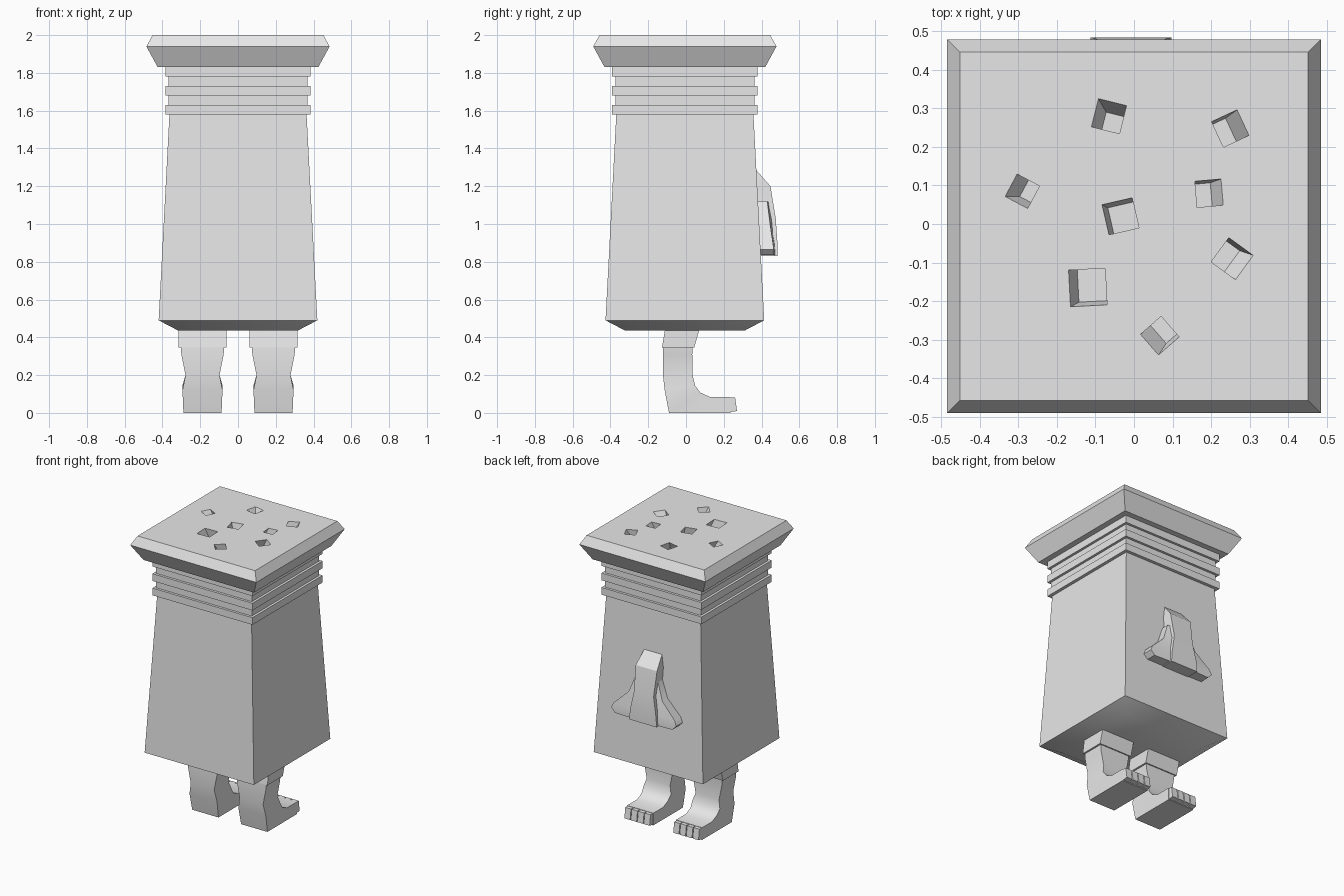
import bpy
import bmesh
from math import radians, cos, sin

cube = bpy.data.objects.get("Cube")
if cube:
    bpy.data.objects.remove(cube, do_unlink=True)

# One plain grey for everything
grey = bpy.data.materials.new("plain_grey")
grey.use_nodes = True
COLOUR = (0.8, 0.8, 0.8, 1)
grey.diffuse_color = COLOUR
grey.node_tree.nodes["Principled BSDF"].inputs["Base Color"].default_value = COLOUR

MID_Y = -0.006


def add_loft(bm, rings):
    """Skin a list of four-cornered rings and close both ends."""
    loops = [[bm.verts.new(p) for p in ring] for ring in rings]
    for a, b in zip(loops, loops[1:]):
        for i in range(4):
            j = (i + 1) % 4
            bm.faces.new((a[i], a[j], b[j], b[i]))
    bm.faces.new(loops[0][::-1])
    bm.faces.new(loops[-1])


def make_part(name, lofts, smooth=None):
    bm = bmesh.new()
    for rings in lofts:
        add_loft(bm, rings)
    bmesh.ops.recalc_face_normals(bm, faces=bm.faces)
    mesh = bpy.data.meshes.new(name)
    bm.to_mesh(mesh)
    bm.free()
    mesh.materials.append(grey)
    obj = bpy.data.objects.new(name, mesh)
    bpy.context.collection.objects.link(obj)
    bpy.ops.object.select_all(action='DESELECT')
    obj.select_set(True)
    bpy.context.view_layer.objects.active = obj
    if smooth:
        bpy.ops.object.shade_smooth_by_angle(angle=radians(smooth))
    return obj


def square(h, z):
    return [(sx * h, MID_Y + sy * h, z) for sx, sy in ((-1, -1), (1, -1), (1, 1), (-1, 1))]


def leg_ring(cx, half, back, front):
    """Ring across the leg from a back (y, z) to a front (y, z) point."""
    return [(cx - half, *back), (cx + half, *back), (cx + half, *front), (cx - half, *front)]


# Tapered body with a shallow chamfered base
make_part("body", [[square(0.315, 0.435), square(0.42, 0.49), square(0.363, 1.58)]], 42)

# Stepped neck with three raised bands
neck = []
for low in (1.58, 1.68, 1.78):
    neck += [square(0.385, low), square(0.385, low + 0.05)]
    if low < 1.75:
        neck += [square(0.368, low + 0.05), square(0.368, low + 0.1)]
make_part("neck_bands", [neck])

# Flared cap
cap = make_part("cap", [[square(0.425, 1.83), square(0.485, 1.94), square(0.452, 2.0)]])

# Slanted square pits: x, y, size, turn, floor shift x, floor shift y
PITS = [
    (-0.065, 0.28, 0.075, -14, 0.02, -0.035),
    (0.25, 0.248, 0.073, 25, -0.03, -0.022),
    (-0.29, 0.085, 0.066, -28, 0.038, 0.0),
    (-0.035, 0.02, 0.08, 13, 0.015, -0.008),
    (0.195, 0.08, 0.068, 5, -0.028, -0.01),
    (-0.12, -0.165, 0.095, 3, 0.022, 0.012),
    (0.255, -0.09, 0.078, -36, -0.035, 0.012),
    (0.067, -0.29, 0.071, 41, 0.02, 0.03),
]


def pit_ring(x, y, size, turn, dx, dy, t):
    c, s = cos(radians(turn)) * size / 2, sin(radians(turn)) * size / 2
    x, y = x + dx * t, y + dy * t
    return [(x + u * c - v * s, y + u * s + v * c, 2.0 - 0.06 * t)
            for u, v in ((-1, -1), (1, -1), (1, 1), (-1, 1))]


cutter = make_part("pit_cutter", [[pit_ring(*p, 1), pit_ring(*p, -0.5)] for p in PITS])
cutter.hide_render = True
cut = cap.modifiers.new("pits", 'BOOLEAN')
cut.operation = 'DIFFERENCE'
cut.solver = 'EXACT'
cut.object = cutter
bpy.context.view_layer.objects.active = cap
bpy.ops.object.modifier_apply(modifier=cut.name)
bpy.data.objects.remove(cutter, do_unlink=True)

# Legs, cuffs and toes: half width, back point, front point
LEG = [
    (0.115, (-0.12, 0.35), (0.035, 0.35)),
    (0.112, (-0.122, 0.31), (0.033, 0.31)),
    (0.09, (-0.122, 0.2), (0.035, 0.2)),
    (0.106, (-0.113, 0.12), (0.048, 0.145)),
    (0.101, (-0.09, 0.0), (0.075, 0.108)),
    (0.101, (0.06, 0.0), (0.125, 0.085)),
    (0.101, (0.235, 0.0), (0.235, 0.085)),
]
CUFF = [
    (0.127, (-0.127, 0.345), (0.043, 0.345)),
    (0.127, (-0.11, 0.45), (0.073, 0.45)),
]
for side, cx in (("left", 0.188), ("right", -0.188)):
    make_part(side + "_leg", [[leg_ring(cx, *r) for r in LEG]], 35)
    make_part(side + "_cuff", [[leg_ring(cx, *r) for r in CUFF]])
    toes = []
    for i in range(4):
        tx = cx + (i - 1.5) * 0.05
        toes.append([leg_ring(tx, 0.023, (0.225, 0.003), (0.225, 0.083)),
                     leg_ring(tx, 0.022, (0.27, 0.01), (0.26, 0.082))])
    make_part(side + "_toes", toes)

# Nose bridge: height, half width, front y
BRIDGE = [(1.285, 0.068, 0.372), (1.2, 0.082, 0.447), (1.03, 0.075, 0.475),
          (0.9, 0.1, 0.484), (0.83, 0.105, 0.484)]
make_part("nose_bridge", [[
    [(-w - 0.008, 0.35, z), (w - 0.008, 0.35, z), (w - 0.008, y, z), (-w - 0.008, y, z)]
    for z, w, y in BRIDGE]], 30)

# Flared nostrils: height, outer x, front y at the bridge, front y at the rim
WING = [(1.12, 0.085, 0.445, 0.43), (1.0, 0.13, 0.462, 0.445),
        (0.9, 0.235, 0.47, 0.46), (0.865, 0.25, 0.472, 0.465), (0.835, 0.22, 0.472, 0.465)]
for side, s in (("left", 1), ("right", -1)):
    make_part(side + "_nostril", [[
        [(s * 0.04, 0.35, z), (s * x, 0.35, z), (s * x, rim, z), (s * 0.04, inner, z)]
        for z, x, inner, rim in WING]], 30)
